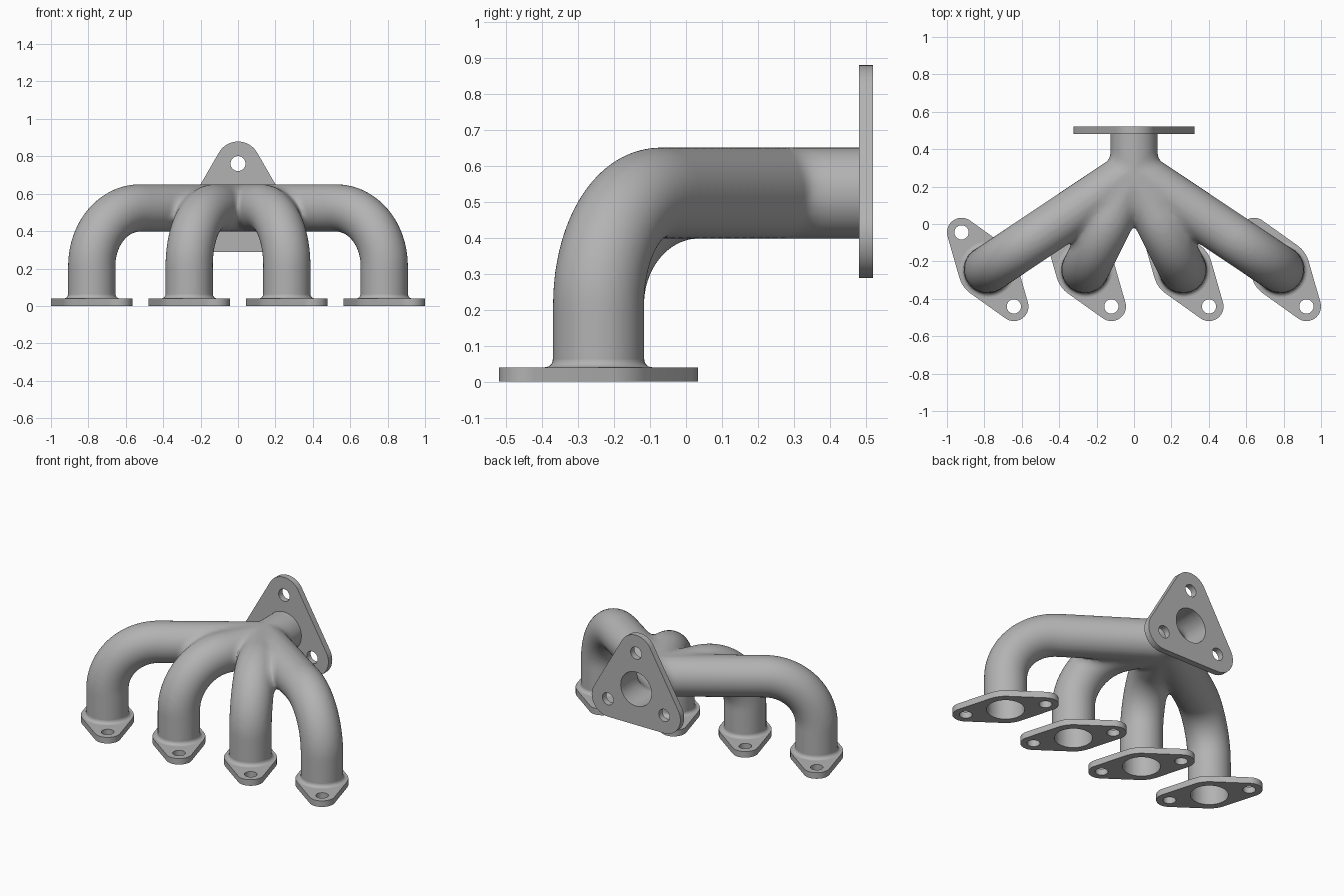
import bpy
import bmesh
from math import cos, sin, pi, radians
from mathutils import Vector
from mathutils.geometry import convex_hull_2d

if "Cube" in bpy.data.objects:
    bpy.data.objects.remove(bpy.data.objects["Cube"], do_unlink=True)

PIPE_R, BORE_R, HOLE_R = 0.127, 0.112, 0.038
AXIS_Z, BEND_R = 0.524, 0.31
PORT_X = (-0.782, -0.261, 0.261, 0.782)
PORT_Y = -0.243
JUNCTION = Vector((0, 0.28, AXIS_Z))
PLATE = 0.04
BACK = 0.52

metal = bpy.data.materials.new("cast_grey_metal")
metal.use_nodes = True
metal.diffuse_color = (0.45, 0.45, 0.45, 1)
metal.node_tree.nodes["Principled BSDF"].inputs["Base Color"].default_value = (0.45, 0.45, 0.45, 1)


def activate(ob):
    bpy.ops.object.select_all(action='DESELECT')
    ob.select_set(True)
    bpy.context.view_layer.objects.active = ob


def add_object(name, data):
    ob = bpy.data.objects.new(name, data)
    bpy.context.collection.objects.link(ob)
    data.materials.append(metal)
    return ob


def curve_to_solid(name, curve, splines, cyclic):
    """Turn poly splines into a clean closed mesh object."""
    for points in splines:
        spline = curve.splines.new('POLY')
        spline.points.add(len(points) - 1)
        for target, p in zip(spline.points, points):
            target.co = (*p, 1) if len(p) == 3 else (*p, 0, 1)
        spline.use_cyclic_u = cyclic
    ob = add_object(name, curve)
    activate(ob)
    bpy.ops.object.convert(target='MESH')
    ob = bpy.context.view_layer.objects.active
    bm = bmesh.new()
    bm.from_mesh(ob.data)
    bmesh.ops.remove_doubles(bm, verts=bm.verts, dist=1e-5)
    bmesh.ops.recalc_face_normals(bm, faces=bm.faces)
    bm.to_mesh(ob.data)
    bm.free()
    return ob


def tube(name, path, radius):
    curve = bpy.data.curves.new(name, 'CURVE')
    curve.dimensions = '3D'
    curve.fill_mode = 'FULL'
    curve.bevel_depth = radius
    curve.bevel_resolution = 14
    curve.use_fill_caps = True
    return curve_to_solid(name, curve, [path], False)


def circle(x, y, r, n=48):
    return [Vector((x + r * cos(2 * pi * i / n), y + r * sin(2 * pi * i / n))) for i in range(n)]


def plate(name, discs, holes):
    """Flange: hull around discs, pierced by round holes."""
    cloud = [p for d in discs for p in circle(*d)]
    outline = [cloud[i] for i in convex_hull_2d(cloud)]
    curve = bpy.data.curves.new(name, 'CURVE')
    curve.dimensions = '2D'
    curve.fill_mode = 'BOTH'
    curve.extrude = PLATE / 2
    return curve_to_solid(name, curve, [outline] + [circle(*h) for h in holes], True)


def runner_path(x):
    """Straight up from the port, round the elbow, then to the junction."""
    base = Vector((x, PORT_Y, 0))
    along = Vector((JUNCTION.x - x, JUNCTION.y - PORT_Y, 0)).normalized()
    path = [base]
    for i in range(25):
        a = pi / 2 * i / 24
        path.append(base + along * BEND_R * (1 - cos(a))
                    + Vector((0, 0, AXIS_Z - BEND_R + BEND_R * sin(a))))
    return path + [JUNCTION]


def fill_creases(bm, rounds):
    """Push only hollow areas outward, giving cast fillets between pipes."""
    zone = [v for v in bm.verts if v.co.z > 0.3 and v.co.y < 0.45]
    near = {v: [e.other_vert(v) for e in v.link_edges] for v in zone}
    for _ in range(rounds):
        bm.normal_update()
        moves = []
        for v in zone:
            mean = Vector()
            for n in near[v]:
                mean += n.co
            rise = (mean / len(near[v]) - v.co).dot(v.normal)
            if rise > 0:
                moves.append((v, v.normal * rise * 0.7))
        for v, step in moves:
            v.co += step


def merged_pipes(name, radius, voxel, rounds, inward):
    parts = [tube(name, runner_path(x), radius) for x in PORT_X]
    parts.append(tube(name, [Vector((0, 0.2, AXIS_Z)), Vector((0, BACK, AXIS_Z))], radius))
    activate(parts[0])
    for p in parts:
        p.select_set(True)
    bpy.ops.object.join()
    ob = bpy.context.view_layer.objects.active
    ob.name = name
    mod = ob.modifiers.new("merge", 'REMESH')
    mod.mode = 'VOXEL'
    mod.voxel_size = voxel
    bpy.ops.object.modifier_apply(modifier=mod.name)
    bm = bmesh.new()
    bm.from_mesh(ob.data)
    for _ in range(3):
        bmesh.ops.smooth_vert(bm, verts=bm.verts, factor=0.5,
                              use_axis_x=True, use_axis_y=True, use_axis_z=True)
    fill_creases(bm, rounds)
    # open the ends, which sit inside the flanges
    ends = [f for f in bm.faces
            if f.calc_center_median().z < 0.025 or f.calc_center_median().y > 0.5]
    bmesh.ops.delete(bm, geom=ends, context='FACES')
    if inward:
        bmesh.ops.reverse_faces(bm, faces=bm.faces)
    bm.to_mesh(ob.data)
    bm.free()
    if not ob.data.materials:
        ob.data.materials.append(metal)
    return ob


def collar(name, x, fillet=0.022):
    """Concave weld fillet where a runner meets its flange."""
    bm = bmesh.new()
    r = PIPE_R + fillet
    verts = [bm.verts.new((r - fillet * cos(a), 0, PLATE + fillet - fillet * sin(a)))
             for a in (pi / 2 * i / 6 for i in range(7))]
    edges = [bm.edges.new(pair) for pair in zip(verts, verts[1:])]
    bmesh.ops.spin(bm, geom=verts + edges, cent=(0, 0, 0), axis=(0, 0, 1),
                   angle=2 * pi, steps=48)
    bmesh.ops.remove_doubles(bm, verts=bm.verts, dist=1e-5)
    bm.normal_update()
    if sum(f.normal.z for f in bm.faces) < 0:
        bmesh.ops.reverse_faces(bm, faces=bm.faces)
    mesh = bpy.data.meshes.new(name)
    bm.to_mesh(mesh)
    bm.free()
    ob = add_object(name, mesh)
    ob.location = (x, PORT_Y, 0)
    return ob


# Runners merged into the outlet, and the hollow inside
built = [merged_pipes("manifold_body", PIPE_R, 0.011, 28, False),
         merged_pipes("inner_bore", BORE_R, 0.014, 0, True)]

# Port flanges, all turned the same way
EAR_X, EAR_Y = 0.14, 0.198
for i, x in enumerate(PORT_X, 1):
    flange = plate(f"port_flange_{i}",
                   [(0, 0, 0.158), (-EAR_X, EAR_Y, 0.078), (EAR_X, -EAR_Y, 0.078)],
                   [(0, 0, BORE_R), (-EAR_X, EAR_Y, HOLE_R), (EAR_X, -EAR_Y, HOLE_R)])
    flange.location = (x, PORT_Y, PLATE / 2)
    built += [flange, collar(f"port_collar_{i}", x)]

# Triangular outlet flange
bolts = [(0.237 * cos(radians(a)), 0.237 * sin(radians(a))) for a in (90, 210, 330)]
outlet = plate("outlet_flange", [(*b, 0.118) for b in bolts],
               [(0, 0, BORE_R)] + [(*b, 0.04) for b in bolts])
outlet.rotation_euler = (pi / 2, 0, 0)
outlet.location = (0, BACK - PLATE / 2, AXIS_Z)
built.append(outlet)

for ob in built:
    activate(ob)
    bpy.ops.object.shade_smooth_by_angle(angle=radians(40))
